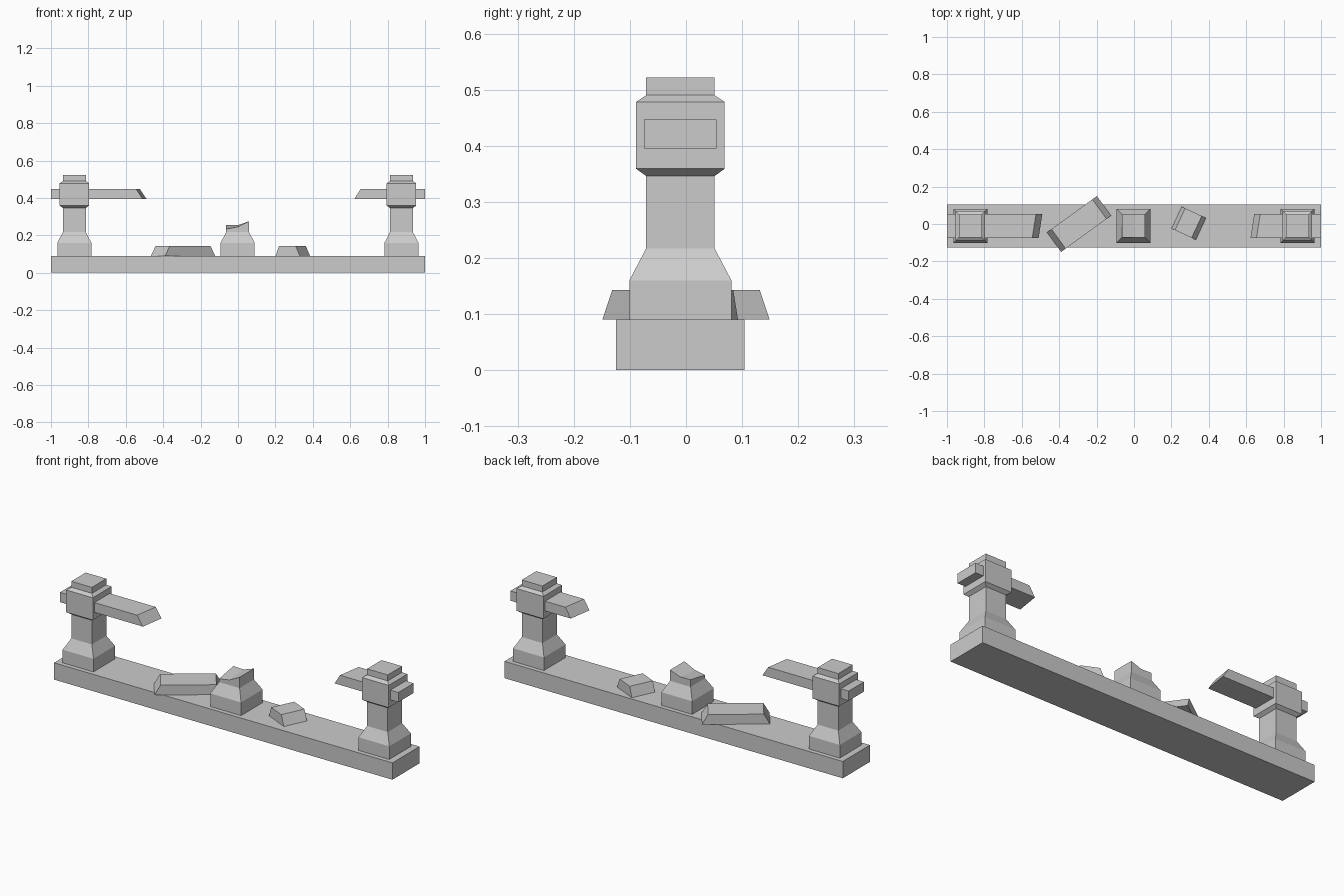
import bpy, bmesh
from math import radians

if "Cube" in bpy.data.objects:
    bpy.data.objects.remove(bpy.data.objects["Cube"])

YC = -0.01        # centre line of wall and posts
TOP = 0.09        # top of the plinth


def make(name, verts, faces, loc=(0, 0, 0), rot=0):
    me = bpy.data.meshes.new(name)
    me.from_pydata(verts, [], faces)
    bm = bmesh.new()
    bm.from_mesh(me)
    bmesh.ops.recalc_face_normals(bm, faces=bm.faces)
    bm.to_mesh(me)
    bm.free()
    ob = bpy.data.objects.new(name, me)
    ob.location = loc
    ob.rotation_euler.z = radians(rot)
    bpy.context.collection.objects.link(ob)
    return ob


def square_loft(name, profile, x, capped=True):
    # stack of square rings given as (half width, z)
    verts, faces = [], []
    for h, z in profile:
        verts += [(-h, -h, z), (h, -h, z), (h, h, z), (-h, h, z)]
    for r in range(len(profile) - 1):
        for i in range(4):
            j = (i + 1) % 4
            faces.append((4*r + i, 4*r + j, 4*r + 4 + j, 4*r + 4 + i))
    n = len(verts)
    faces.append((3, 2, 1, 0))
    if capped:
        faces.append((n - 4, n - 3, n - 2, n - 1))
    return make(name, verts, faces, (x, YC, 0))


def bar(name, x0, x1, width, z0, z1, cut0=0, cut1=0, skew0=0, skew1=0, loc=(0, 0), rot=0):
    # beam along x; cut = top inset at each end, skew = x shift of the far edge
    w = width / 2
    verts = []
    for z, k in ((z0, 0), (z1, 1)):
        verts += [(x0 + k*cut0, -w, z), (x1 - k*cut1, -w, z),
                  (x1 - k*cut1 + skew1, w, z), (x0 + k*cut0 + skew0, w, z)]
    faces = [(0, 1, 2, 3), (4, 5, 6, 7)]
    faces += [(i, (i + 1) % 4, (i + 1) % 4 + 4, i + 4) for i in range(4)]
    return make(name, verts, faces, (loc[0], loc[1], 0), rot)


# Plinth
bar("plinth", -1, 1, 0.229, 0, TOP, loc=(0, YC))

# Standing posts
foot = [(0.091, TOP), (0.091, 0.16), (0.061, 0.217)]
post = foot + [(0.061, 0.346), (0.079, 0.359), (0.079, 0.478), (0.061, 0.49), (0.061, 0.522)]
for side, x in (("left", -0.875), ("right", 0.874)):
    square_loft(side + "_post", post, x)

# Broken rails still held by the posts
bar("left_rail", -1, -0.51, 0.129, 0.395, 0.447, cut1=0.034, skew1=0.02, loc=(0, YC))
bar("right_rail", 0.623, 1, 0.129, 0.395, 0.447, cut0=0.032, skew0=0.02, loc=(0, YC))

# Snapped middle post with a jagged top
stump = square_loft("broken_post", foot + [(0.061, 0.25)], -0.002)
bm = bmesh.new()
bm.from_mesh(stump.data)
bm.verts.ensure_lookup_table()
corners = bm.verts[12:16]
for v, z in zip(corners, (0.234, 0.275, 0.275, 0.256)):
    v.co.z = z
cap = [f for f in bm.faces if all(v in corners for v in f.verts)][0]
ends = [e for e in cap.edges if abs(e.verts[0].co.x - e.verts[1].co.x) > 0.05]
mids = [v for v in bmesh.ops.subdivide_edges(bm, edges=ends, cuts=1)["geom_inner"]
        if isinstance(v, bmesh.types.BMVert)]
for v in mids:
    v.co.z = 0.245 if v.co.y < 0 else 0.254
bm.to_mesh(stump.data)
bm.free()

# Fallen rail pieces
bar("fallen_rail_long", -0.165, 0.165, 0.129, TOP, 0.143, 0.03, 0.03, loc=(-0.294, 0), rot=36)
bar("fallen_rail_short", -0.0715, 0.0715, 0.129, TOP, 0.143, 0.02, 0.025, loc=(0.293, 0.004), rot=-25)
